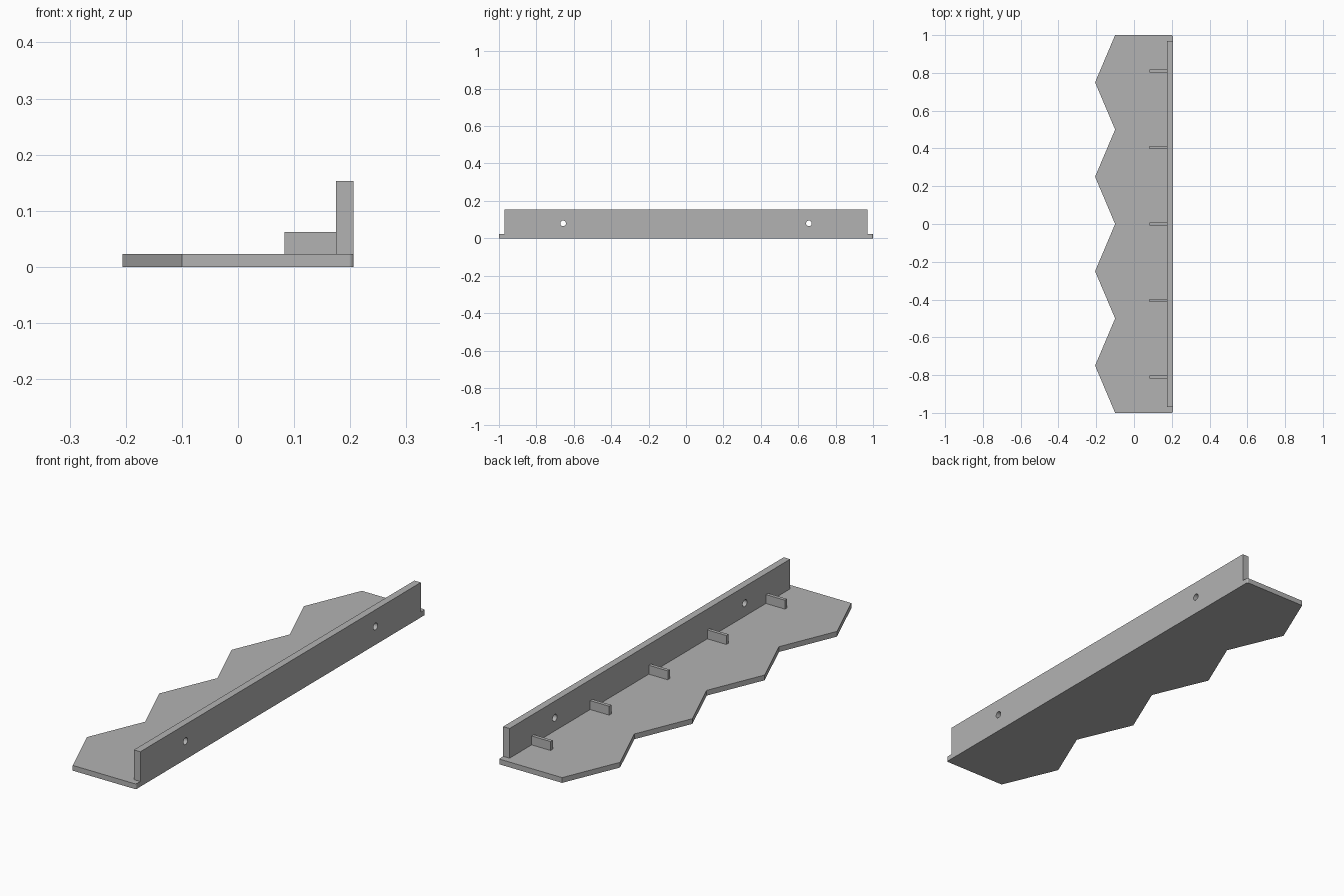
import bpy, bmesh, math

if "Cube" in bpy.data.objects:
    bpy.data.objects.remove(bpy.data.objects["Cube"])

grey = bpy.data.materials.new("light grey")
grey.diffuse_color = (0.45, 0.45, 0.45, 1)
grey.use_nodes = True
grey.node_tree.nodes["Principled BSDF"].inputs["Base Color"].default_value = grey.diffuse_color

BACK = 0.206      # rear plane of the shelf
THICK = 0.023     # shelf board thickness
WALL_X = 0.175    # inner face of the upright


def make_object(name, bm):
    bmesh.ops.recalc_face_normals(bm, faces=bm.faces)
    mesh = bpy.data.meshes.new(name)
    bm.to_mesh(mesh)
    bm.free()
    mesh.materials.append(grey)
    obj = bpy.data.objects.new(name, mesh)
    bpy.context.collection.objects.link(obj)
    return obj


def prism(name, outline, z0, z1):
    bm = bmesh.new()
    face = bm.faces.new([bm.verts.new((x, y, z0)) for x, y in outline])
    top = bmesh.ops.extrude_face_region(bm, geom=[face])["geom"]
    verts = [v for v in top if isinstance(v, bmesh.types.BMVert)]
    bmesh.ops.translate(bm, verts=verts, vec=(0, 0, z1 - z0))
    return make_object(name, bm)


def box(name, x0, x1, y0, y1, z0, z1):
    return prism(name, [(x0, y0), (x1, y0), (x1, y1), (x0, y1)], z0, z1)


# Shelf board: zigzag front edge, small rounded corners at the rear
outline = [(-0.1 if i % 2 == 0 else -0.206, 1 - i * 0.25) for i in range(9)]
r = 0.007
for side, start in ((-1, -90), (1, 0)):
    for k in range(5):
        a = math.radians(start + k * 22.5)
        outline.append((BACK - r + r * math.cos(a),
                        side * (1 - r) + r * math.sin(a)))
prism("shelf_board", outline, 0, THICK)

# Upright mounting wall with two screw holes
wall = box("mounting_wall", WALL_X, BACK, -0.97, 0.97, THICK, 0.153)
for side in (-1, 1):
    bpy.ops.mesh.primitive_cylinder_add(
        vertices=32, radius=0.015, depth=0.1,
        location=(0.19, side * 0.657, 0.08), rotation=(0, math.pi / 2, 0))
    cutter = bpy.context.object
    cutter.name = "screw_hole_cutter"
    cutter.hide_render = True
    cutter.display_type = 'WIRE'
    cutter.data.materials.append(grey)
    cut = wall.modifiers.new("screw_hole", 'BOOLEAN')
    cut.operation = 'DIFFERENCE'
    cut.solver = 'EXACT'
    cut.object = cutter

# Row of short divider ribs
for i in range(-2, 3):
    y = i * 0.405
    box("divider_rib", 0.083, WALL_X, y - 0.0075, y + 0.0075, THICK, 0.062)
